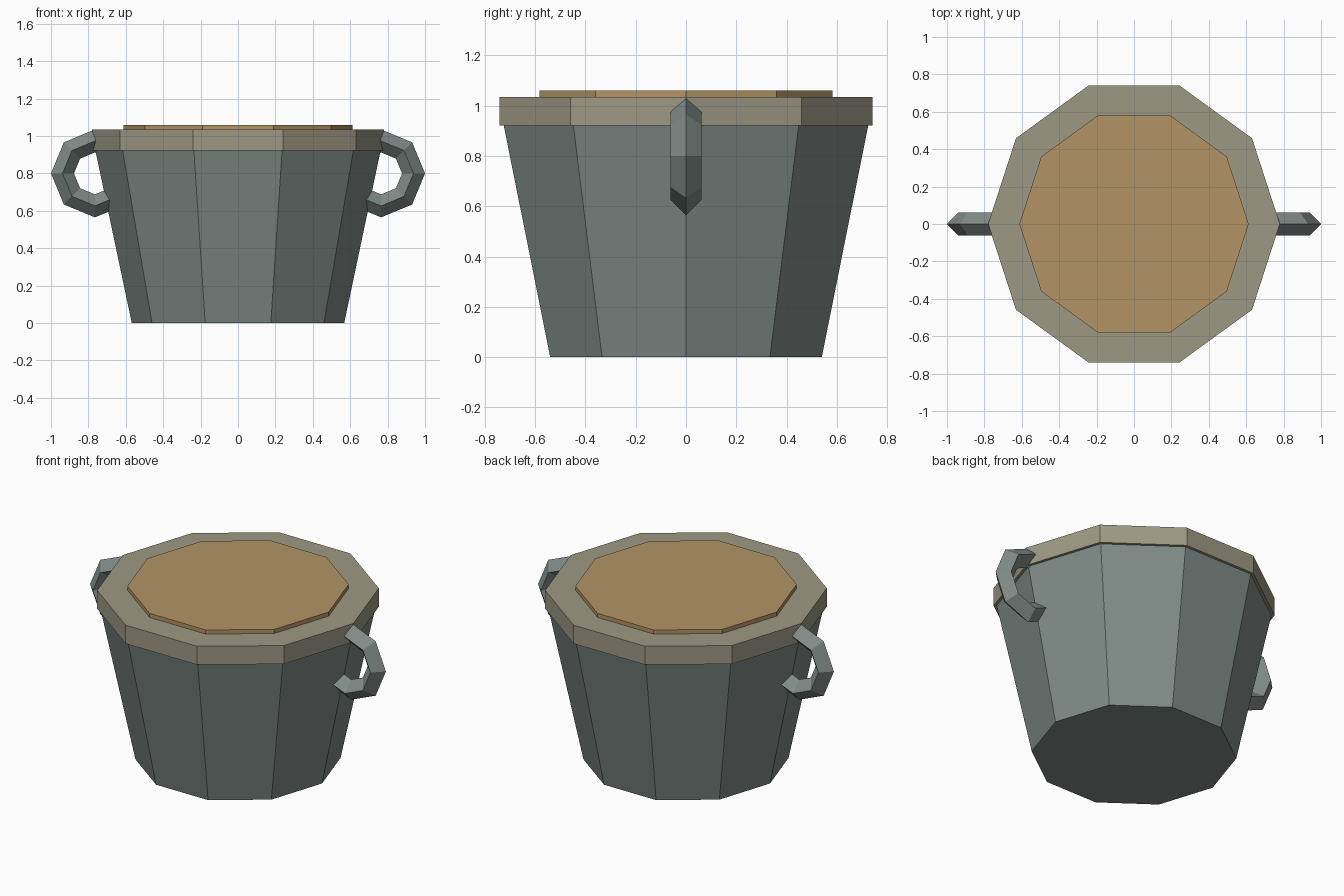
import bpy, bmesh, math
from mathutils import Vector

if "Cube" in bpy.data.objects:
    bpy.data.objects.remove(bpy.data.objects["Cube"])


def material(name, r, g, b):
    """Flat material from 0-255 display values."""
    lin = [((c / 255 + 0.055) / 1.055) ** 2.4 for c in (r, g, b)]
    m = bpy.data.materials.new(name)
    m.diffuse_color = (*lin, 1)
    m.use_nodes = True
    m.node_tree.nodes["Principled BSDF"].inputs["Base Color"].default_value = m.diffuse_color
    return m


def finish(name, bm, mat):
    bmesh.ops.recalc_face_normals(bm, faces=bm.faces)
    mesh = bpy.data.meshes.new(name)
    bm.to_mesh(mesh)
    bm.free()
    mesh.materials.append(mat)
    obj = bpy.data.objects.new(name, mesh)
    bpy.context.collection.objects.link(obj)
    return obj


def frustum(name, r0, r1, z0, z1, mat, sides=10):
    """Closed tapered drum with one corner on the x axis."""
    bm = bmesh.new()
    rings = [[bm.verts.new((r * math.cos(math.tau * i / sides),
                            r * math.sin(math.tau * i / sides), z))
              for i in range(sides)] for r, z in ((r0, z0), (r1, z1))]
    for i in range(sides):
        j = (i + 1) % sides
        bm.faces.new((rings[0][i], rings[0][j], rings[1][j], rings[1][i]))
    for ring in rings:
        bm.faces.new(ring)
    return finish(name, bm, mat)


def ring_handle(name, centre, major, minor, mat, segments=8, sides=4):
    """Upright faceted ring in the xz plane with a diamond section."""
    bm = bmesh.new()
    rows = []
    for i in range(segments):
        a = math.tau * i / segments
        row = []
        for k in range(sides):
            t = math.tau * k / sides
            r = major + minor * math.cos(t)
            p = Vector((r * math.cos(a), minor * math.sin(t), r * math.sin(a)))
            row.append(bm.verts.new(Vector(centre) + p))
        rows.append(row)
    for i in range(segments):
        n = (i + 1) % segments
        for k in range(sides):
            m = (k + 1) % sides
            bm.faces.new((rows[i][k], rows[n][k], rows[n][m], rows[i][m]))
    return finish(name, bm, mat)


metal = material("grey green metal", 128, 139, 135)
trim = material("pale khaki trim", 157, 153, 132)
wood = material("tan filling", 178, 148, 101)

# Tapered body, thick rim and the raised disc on top
frustum("bucket_body", 0.568, 0.763, 0.0, 0.925, metal)
frustum("rim", 0.78, 0.78, 0.922, 1.035, trim)
frustum("top_disc", 0.613, 0.613, 1.03, 1.06, wood)

# Ring handles sunk into both sides
for side, sx in (("right", 1), ("left", -1)):
    ring_handle("handle_" + side, (sx * 0.765, 0, 0.8), 0.1735, 0.0615, metal)
